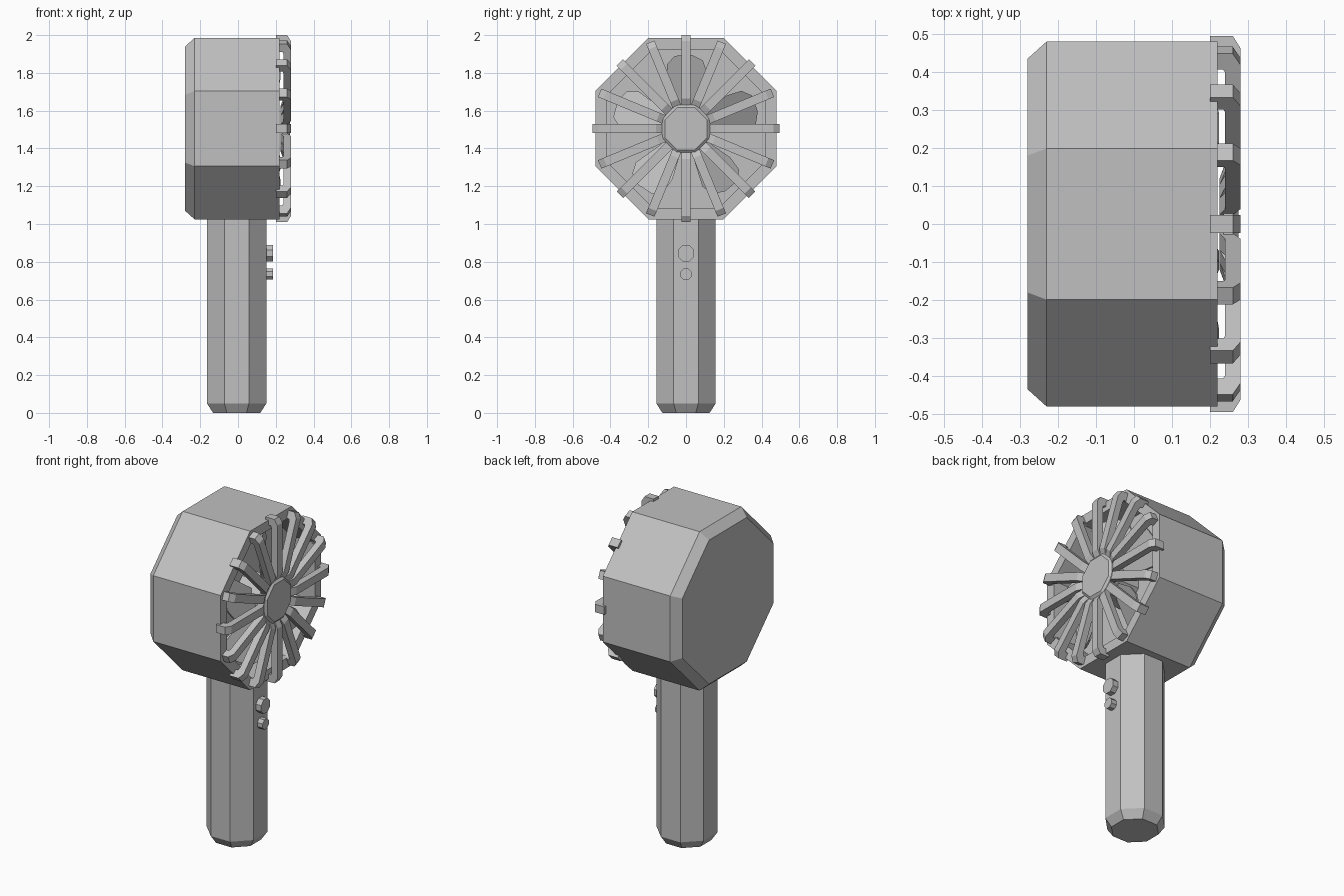
import bpy
import bmesh
from math import cos, sin, pi, radians
from mathutils import Matrix, Vector

cube = bpy.data.objects.get("Cube")
if cube:
    bpy.data.objects.remove(cube)

grey = bpy.data.materials.new("light_grey")
grey.use_nodes = True
COLOUR = (0.53, 0.53, 0.53, 1)
grey.diffuse_color = COLOUR
grey.node_tree.nodes["Principled BSDF"].inputs["Base Color"].default_value = COLOUR

CENTRE = Vector((0, 0, 1.505))


def finish(name, bm, location=(0, 0, 0)):
    bmesh.ops.recalc_face_normals(bm, faces=bm.faces)
    mesh = bpy.data.meshes.new(name)
    bm.to_mesh(mesh)
    bm.free()
    mesh.materials.append(grey)
    obj = bpy.data.objects.new(name, mesh)
    obj.location = location
    bpy.context.collection.objects.link(obj)
    return obj


def octagon_loft(name, rings, location, axis="X"):
    """Eight-sided solid through (position, apothem) rings along an axis."""
    bm = bmesh.new()
    loops = []
    for t, apothem in rings:
        r = apothem / cos(pi / 8)
        loop = []
        for i in range(8):
            a = (i + 0.5) * pi / 4
            u, v = r * cos(a), r * sin(a)
            loop.append(bm.verts.new((t, u, v) if axis == "X" else (u, v, t)))
        loops.append(loop)
    for low, high in zip(loops, loops[1:]):
        for i in range(8):
            j = (i + 1) % 8
            bm.faces.new((low[i], low[j], high[j], high[i]))
    bm.faces.new(loops[0])
    bm.faces.new(loops[-1])
    return finish(name, bm, location)


def radial_plates(name, outline, count, start, move):
    """Repeat an extruded outline around the head; move maps (u, v, side) to a point."""
    bm = bmesh.new()
    n = len(outline)
    for k in range(count):
        turn = Matrix.Rotation(start + k * 2 * pi / count, 3, "X")
        a, b = ([bm.verts.new(turn @ Vector(move(u, v, s))) for u, v in outline]
                for s in (-1, 1))
        bm.faces.new(a)
        bm.faces.new(b)
        for i in range(n):
            j = (i + 1) % n
            bm.faces.new((a[i], a[j], b[j], b[i]))
    return finish(name, bm, CENTRE)


# Head shell with a chamfered back and an open recess on the grille side
octagon_loft("head_shell", [(-0.28, 0.435), (-0.23, 0.48), (0.22, 0.48),
                            (0.22, 0.42), (0.06, 0.42)], CENTRE)

# Handle with a chamfered foot
octagon_loft("handle", [(0, 0.125), (0.05, 0.157), (1.06, 0.157)],
             (-0.007, 0, 0), "Z")

# Buttons on the handle
for name, z, size in (("power_button", 0.845, 0.043), ("speed_button", 0.735, 0.03)):
    octagon_loft(name, [(0.14, size), (0.185, size)], (0, 0, z))

# Motor and grille hub
octagon_loft("motor", [(0.05, 0.11), (0.22, 0.11)], CENTRE)
octagon_loft("grille_hub", [(0.235, 0.13), (0.26, 0.13), (0.275, 0.112)], CENTRE)

# Grille bars: profile as (radius, x), bent at both ends
bar = [(0.495, 0.2), (0.495, 0.26), (0.463, 0.28), (0.16, 0.28), (0.12, 0.26),
       (0.12, 0.225), (0.16, 0.24), (0.44, 0.24), (0.45, 0.235), (0.45, 0.2)]
radial_plates("grille_bars", bar, 16, 0, lambda r, x, s: (x, r, s * 0.024))

# Fan blades: petal outline as (radius, sideways), pitched about the radius
petal = [(0.09, -0.04), (0.3, -0.11), (0.36, -0.09), (0.39, -0.03),
         (0.385, 0.06), (0.34, 0.1), (0.26, 0.1), (0.09, 0.04)]
pitch = radians(32)
radial_plates("fan_blades", petal, 5, radians(18),
              lambda r, w, s: (0.165 + w * sin(pitch) + s * 0.006, r, w))
